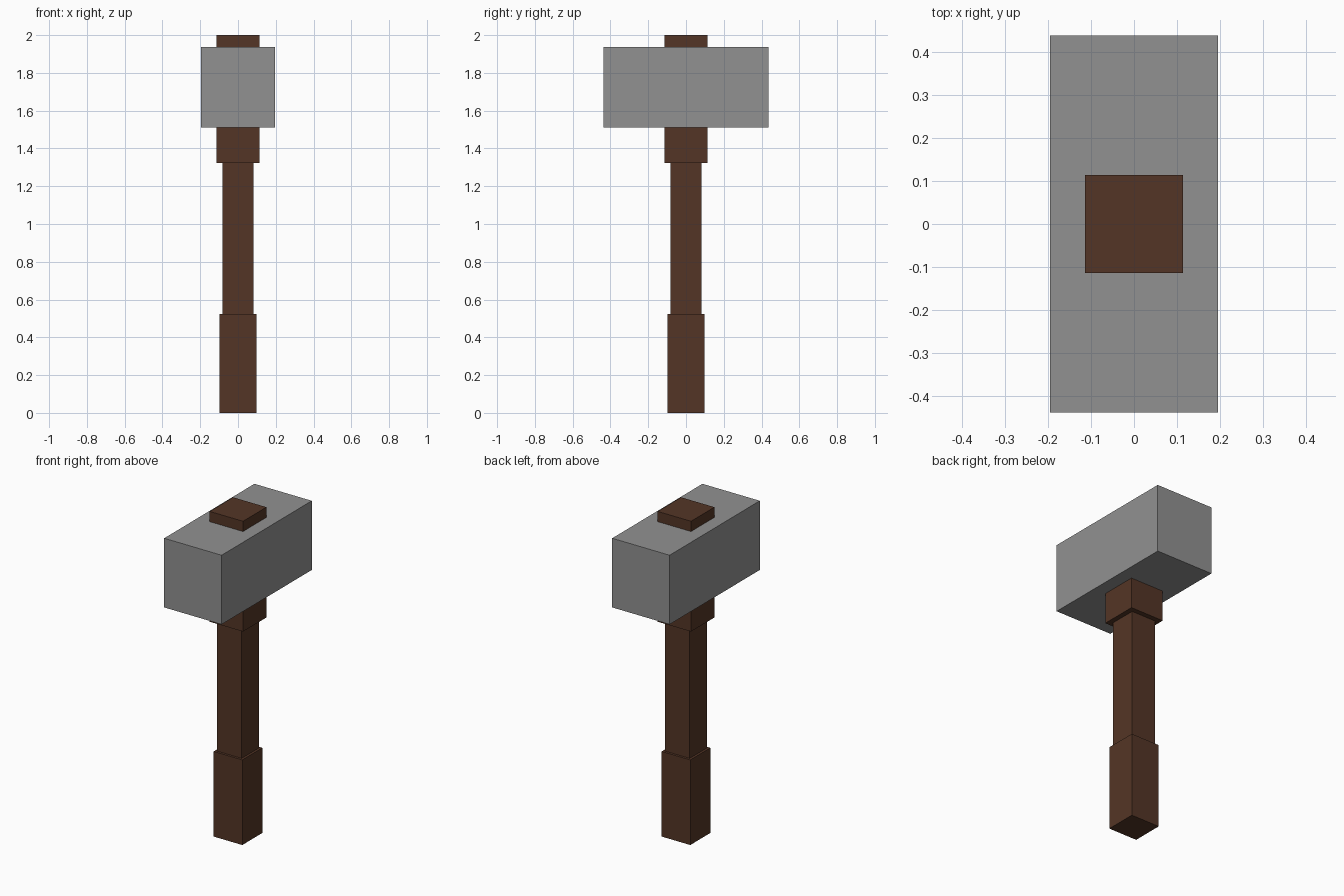
import bpy

# Remove the default cube
default = bpy.data.objects.get("Cube")
if default:
    bpy.data.objects.remove(default, do_unlink=True)


def make_material(name, rgb):
    mat = bpy.data.materials.new(name)
    mat.use_nodes = True
    color = (*rgb, 1.0)
    mat.diffuse_color = color
    mat.node_tree.nodes["Principled BSDF"].inputs["Base Color"].default_value = color
    return mat


def block(name, half_x, half_y, bottom, top, mat):
    """Box centred on the z axis, spanning bottom to top."""
    bpy.ops.mesh.primitive_cube_add(size=2, location=(0, 0, (bottom + top) / 2))
    obj = bpy.context.object
    obj.name = name
    obj.data.name = name
    obj.scale = (half_x, half_y, (top - bottom) / 2)
    bpy.ops.object.transform_apply(location=False, rotation=False, scale=True)
    obj.data.materials.append(mat)
    return obj


wood = make_material("dark brown wood", (0.088, 0.036, 0.019))
stone = make_material("grey stone", (0.285, 0.285, 0.285))

# Handle: thick grip, slimmer shaft, and a square socket running through the head
block("grip", 0.0975, 0.0975, 0, 0.523, wood)
block("shaft", 0.083, 0.083, 0.523, 1.322, wood)
block("socket", 0.1135, 0.1135, 1.322, 2.0, wood)

# Hammer head, long from front to back
block("hammer_head", 0.195, 0.438, 1.512, 1.937, stone)
